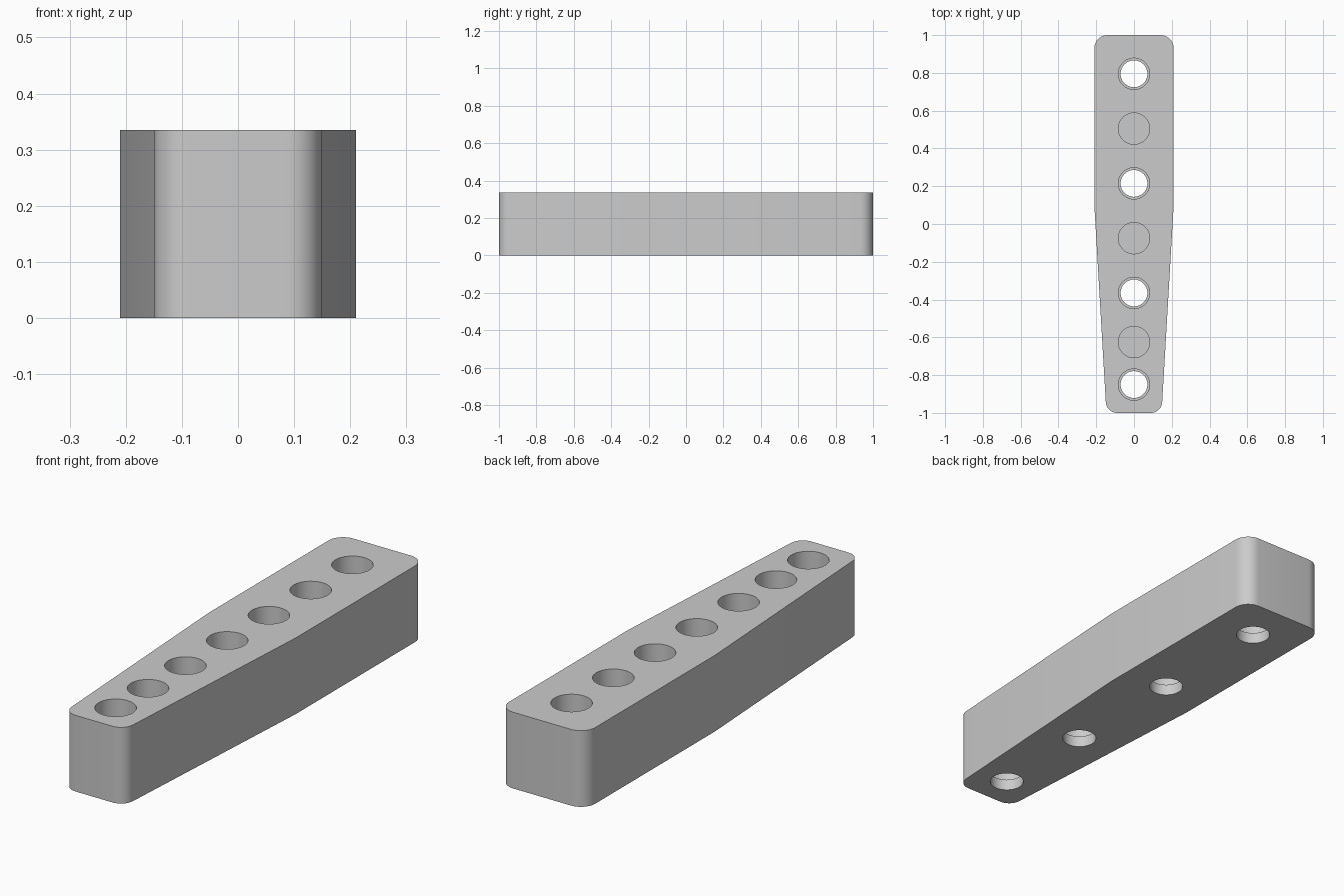
import bpy, bmesh, math
from mathutils import Vector

if "Cube" in bpy.data.objects:
    bpy.data.objects.remove(bpy.data.objects["Cube"])

HEIGHT = 0.335
FLOOR = 0.05            # thickness left under the sockets
SOCKET_R, DRILL_R = 0.083, 0.071
SOCKETS = [0.795, 0.505, 0.215, -0.075, -0.365, -0.625, -0.85]
DRILLS = SOCKETS[0:5:2] + SOCKETS[-1:]

grey = bpy.data.materials.new("plain grey")
grey.diffuse_color = (0.6, 0.6, 0.6, 1)
grey.use_nodes = True
grey.node_tree.nodes["Principled BSDF"].inputs["Base Color"].default_value = grey.diffuse_color


def rounded_corner(prev, corner, nxt, radius, steps=10):
    """Points of an arc tangent to both sides of a corner."""
    p, c, n = Vector(prev), Vector(corner), Vector(nxt)
    a, b = (p - c).normalized(), (n - c).normalized()
    half = a.angle(b) / 2
    centre = c + (a + b).normalized() * radius / math.sin(half)
    start = c + a * radius / math.tan(half) - centre
    end = c + b * radius / math.tan(half) - centre
    sweep = start.angle(end)
    return [centre + (start * math.sin(sweep * (1 - i / steps))
                      + end * math.sin(sweep * i / steps)) / math.sin(sweep)
            for i in range(steps + 1)]


def cylinder(name, y, radius, z0, z1):
    bpy.ops.mesh.primitive_cylinder_add(vertices=48, radius=radius, depth=z1 - z0,
                                        location=(0, y, (z0 + z1) / 2))
    ob = bpy.context.object
    ob.name = name
    ob.hide_render = True
    return ob


# Tapered block: right half of the outline, mirrored to the left
front, bend, back = (0.146, -1), (0.21, 0.1), (0.21, 1)
right = rounded_corner((0, -1), front, bend, 0.06)
right += [Vector(bend)]
right += rounded_corner(bend, back, (0, 1), 0.07)
outline = right + [Vector((-p.x, p.y)) for p in reversed(right)]

bm = bmesh.new()
base = bm.faces.new([bm.verts.new((p.x, p.y, 0)) for p in outline])
top = bmesh.ops.extrude_face_region(bm, geom=[base])["geom"]
bmesh.ops.translate(bm, vec=(0, 0, HEIGHT),
                    verts=[v for v in top if isinstance(v, bmesh.types.BMVert)])
bmesh.ops.recalc_face_normals(bm, faces=bm.faces)
mesh = bpy.data.meshes.new("holder_block")
bm.to_mesh(mesh)
bm.free()
block = bpy.data.objects.new("holder_block", mesh)
bpy.context.collection.objects.link(block)
mesh.materials.append(grey)

# Wide blind sockets, then narrower holes through the floor of some
cutters = [cylinder("socket_cutter", y, SOCKET_R, FLOOR, HEIGHT + 0.1) for y in SOCKETS]
cutters += [cylinder("drill_cutter", y, DRILL_R, -0.1, FLOOR + 0.1) for y in DRILLS]
for c in cutters:
    cut = block.modifiers.new("cut", 'BOOLEAN')
    cut.operation = 'DIFFERENCE'
    cut.solver = 'EXACT'
    cut.object = c

# Bake the cuts, remove the cutters and smooth the rounded walls
bpy.ops.object.select_all(action='DESELECT')
block.select_set(True)
bpy.context.view_layer.objects.active = block
bpy.ops.object.convert(target='MESH')
for c in cutters:
    bpy.data.objects.remove(c)
bpy.ops.object.shade_smooth_by_angle(angle=math.radians(30))
